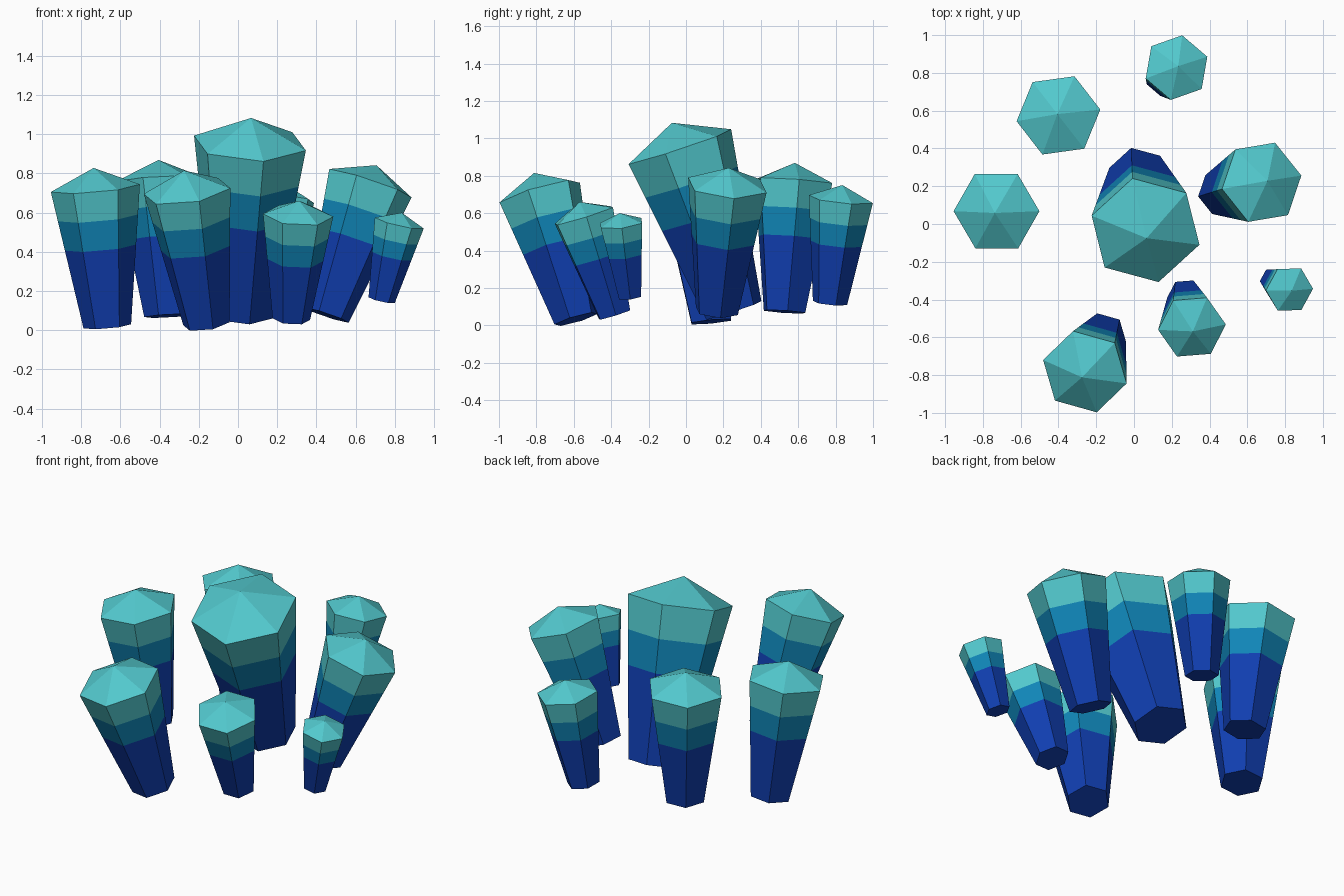
import bpy, bmesh, math
from mathutils import Vector

if "Cube" in bpy.data.objects:
    bpy.data.objects.remove(bpy.data.objects["Cube"])


def srgb(*rgb):
    lin = [(c / 255 / 12.92) if c < 11 else ((c / 255 + 0.055) / 1.055) ** 2.4 for c in rgb]
    return (*lin, 1.0)


def material(name, rgb):
    m = bpy.data.materials.new(name)
    m.diffuse_color = srgb(*rgb)
    m.use_nodes = True
    m.node_tree.nodes["Principled BSDF"].inputs["Base Color"].default_value = m.diffuse_color
    return m


MATS = [material("deep_blue", (16, 62, 176)),
        material("mid_blue", (16, 134, 184)),
        material("pale_teal", (82, 200, 205))]

TAPER = 0.535                       # base radius / shoulder radius
LEVELS = (0.0, 0.57, 0.785, 1.0)    # colour bands along the shaft


def crystal(name, base, shoulder, radius, angle, tip_z):
    """Leaning, flaring six-sided shaft with a low pyramid cap."""
    base, shoulder = Vector(base), Vector(shoulder)
    axis = (shoulder - base).normalized()
    a = math.radians(angle)
    # first corner lies at the given compass angle when seen from above
    u = Vector((math.cos(a), math.sin(a), 0))
    u.z = -(u.x * axis.x + u.y * axis.y) / axis.z
    u.normalize()
    v = axis.cross(u)

    bm = bmesh.new()
    rings = []
    for t in LEVELS:
        c = base.lerp(shoulder, t)
        r = radius * (TAPER + (1 - TAPER) * t)
        rings.append([bm.verts.new(c + r * (u * math.cos(k * math.pi / 3) + v * math.sin(k * math.pi / 3)))
                      for k in range(6)])
    tip = bm.verts.new(shoulder + axis * ((tip_z - shoulder.z) / axis.z))

    # shaft bands, one colour each
    for i in range(3):
        for k in range(6):
            j = (k + 1) % 6
            f = bm.faces.new((rings[i][k], rings[i][j], rings[i + 1][j], rings[i + 1][k]))
            f.material_index = i
    # cap and flat bottom
    for k in range(6):
        bm.faces.new((rings[3][k], rings[3][(k + 1) % 6], tip)).material_index = 2
    bm.faces.new(rings[0][::-1])
    bmesh.ops.recalc_face_normals(bm, faces=bm.faces)

    mesh = bpy.data.meshes.new(name)
    bm.to_mesh(mesh)
    bm.free()
    for m in MATS:
        mesh.materials.append(m)
    bpy.context.collection.objects.link(bpy.data.objects.new(name, mesh))


# name, base centre, shoulder centre, shoulder radius, corner angle, tip height
crystal("centre_crystal", (0.022, 0.256, 0.08), (0.061, -0.033, 0.955), 0.298, -15.1, 1.083)
crystal("left_crystal", (-0.667, 0.135, 0.02), (-0.728, 0.068, 0.725), 0.228, 0, 0.828)
crystal("back_left_crystal", (-0.36, 0.527, 0.073), (-0.40, 0.575, 0.77), 0.224, 7.9, 0.869)
crystal("back_crystal", (0.155, 0.77, 0.12), (0.225, 0.828, 0.675), 0.175, 19.5, 0.75)
crystal("right_crystal", (0.452, 0.165, 0.077), (0.676, 0.221, 0.75), 0.225, 9.6, 0.842)
crystal("front_left_crystal", (-0.161, -0.588, 0.033), (-0.26, -0.782, 0.71), 0.23, -15.7, 0.815)
crystal("front_right_crystal", (0.272, -0.382, 0.057), (0.307, -0.546, 0.587), 0.18, 4.6, 0.66)
crystal("small_right_crystal", (0.733, -0.30, 0.153), (0.823, -0.347, 0.547), 0.128, 2, 0.60)
